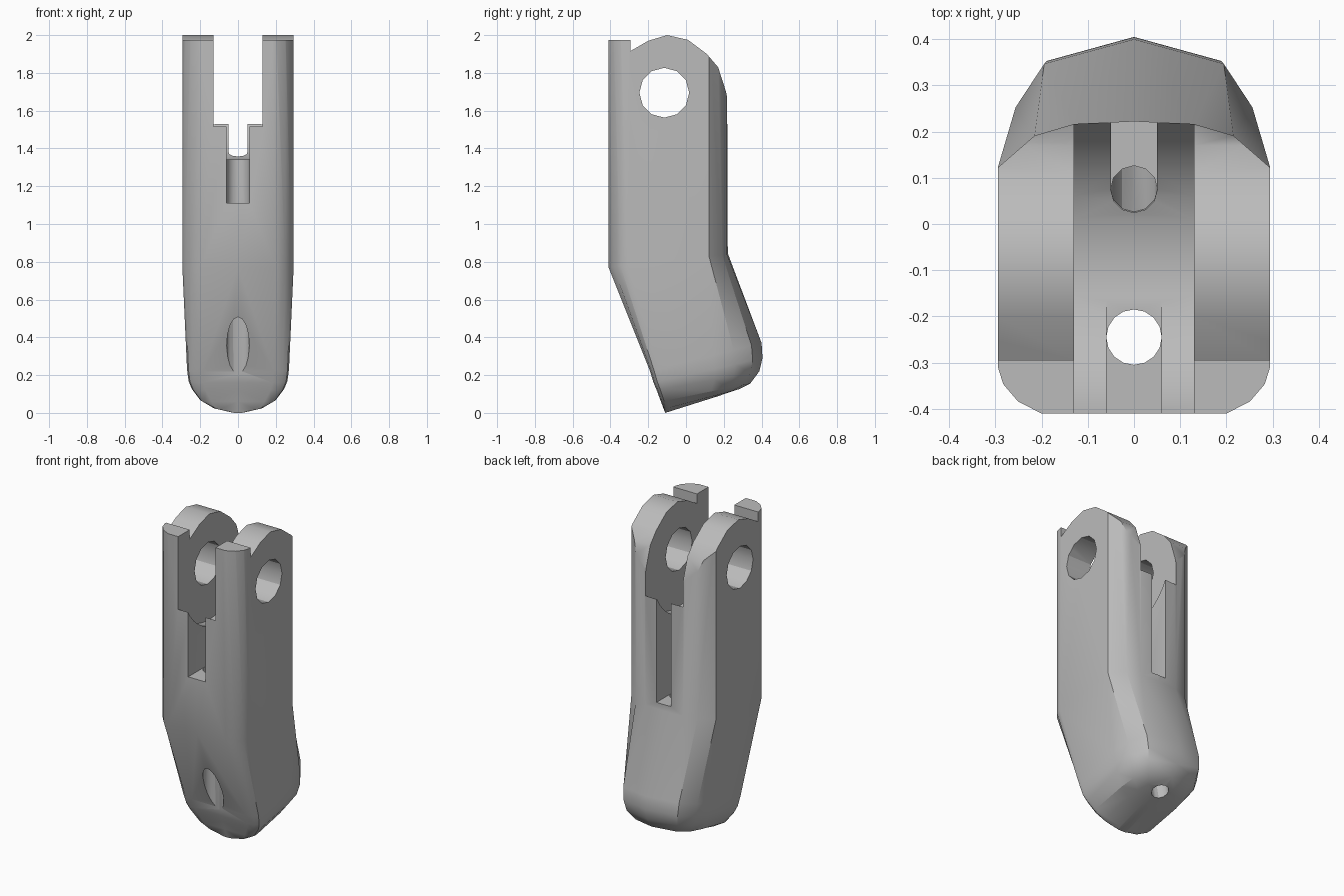
import bpy, bmesh, math
from mathutils import Vector

if "Cube" in bpy.data.objects:
    bpy.data.objects.remove(bpy.data.objects["Cube"])

grey = bpy.data.materials.new("plain grey")
grey.use_nodes = True
colour = (0.5, 0.5, 0.5, 1)
grey.diffuse_color = colour
grey.node_tree.nodes["Principled BSDF"].inputs["Base Color"].default_value = colour


def finish(bm, name):
    bmesh.ops.recalc_face_normals(bm, faces=bm.faces)
    mesh = bpy.data.meshes.new(name)
    bm.to_mesh(mesh)
    bm.free()
    mesh.materials.append(grey)
    obj = bpy.data.objects.new(name, mesh)
    bpy.context.collection.objects.link(obj)
    return obj


def side_prism(name, profile, half):
    """Extrude a (y, z) profile across x."""
    bm = bmesh.new()
    face = bm.faces.new([bm.verts.new((-half, y, z)) for y, z in profile])
    out = bmesh.ops.extrude_face_region(bm, geom=[face])
    moved = [g for g in out["geom"] if isinstance(g, bmesh.types.BMVert)]
    bmesh.ops.translate(bm, verts=moved, vec=(2 * half, 0, 0))
    return finish(bm, name)


def box(name, half, y0, y1, z0, z1):
    return side_prism(name, [(y0, z0), (y1, z0), (y1, z1), (y0, z1)], half)


def rod(name, start, end, radius, sides):
    a, b = Vector(start), Vector(end)
    bm = bmesh.new()
    bmesh.ops.create_cone(bm, cap_ends=True, segments=sides, radius1=radius,
                          radius2=radius, depth=(b - a).length)
    turn = (b - a).to_track_quat('Z', 'Y').to_matrix()
    bmesh.ops.rotate(bm, verts=bm.verts, matrix=turn)
    bmesh.ops.translate(bm, verts=bm.verts, vec=(a + b) / 2)
    return finish(bm, name)


def combine(target, cutter, operation='DIFFERENCE'):
    cutter.hide_render = True
    mod = target.modifiers.new("cut", 'BOOLEAN')
    mod.operation, mod.solver, mod.object = operation, 'EXACT', cutter
    bpy.context.view_layer.objects.active = target
    bpy.ops.object.modifier_apply(modifier=mod.name)
    bpy.data.objects.remove(cutter)


# Half cross-sections: (width fraction, front-to-back fraction)
square = [(0, 0), (.68, 0), (.85, .04), (.96, .1), (1, .16), (1, .84),
          (.73, .95), (.44, .99), (0, 1)]
domed = [(0, 0), (.7, 0), (.88, .01), (.97, .035), (1, .08), (1, .56),
         (.95, .75), (.74, .91), (0, 1)]
domed[-2:] = [(.72, .91), (0, 1)]

# Stations: front (y, z), back (y, z), half width, roundness
stations = [((-.41, 2.1), (.223, 2.1), .295, 0),
            ((-.41, .77), (.223, .84), .295, 0),
            ((-.19, .22), (.40, .37), .27, 1),
            ((-.172, .16), (.405, .29), .262, 1),
            ((-.155, .12), (.388, .22), .245, 1),
            ((-.133, .06), (.34, .155), .2, 1),
            ((-.118, .02), (.28, .125), .13, 1),
            ((-.11, 0), (.2, .098), .03, 1)]

# Bent body lofted through the stations
bm = bmesh.new()
rings = []
for front, back, width, k in stations:
    half = [(a * (1 - k) + c * k, b * (1 - k) + d * k)
            for (a, b), (c, d) in zip(square, domed)]
    loop = half + [(-x, s) for x, s in half[-2:0:-1]]
    rings.append([bm.verts.new((x * width,
                                front[0] + (back[0] - front[0]) * s,
                                front[1] + (back[1] - front[1]) * s))
                  for x, s in loop])
for upper, lower in zip(rings, rings[1:]):
    for i in range(len(upper)):
        j = (i + 1) % len(upper)
        bm.faces.new((upper[i], upper[j], lower[j], lower[i]))
bm.faces.new(rings[0])
bm.faces.new(rings[-1])
bmesh.ops.triangulate(bm, faces=[f for f in bm.faces if len(f.verts) == 4])
body = finish(bm, "finger_segment")

# Rounded knuckle outline with a stop ledge at the front
outline = [(-.6, -.2), (.6, -.2), (.6, 1.5), (.24, 1.55), (.212, 1.7),
           (.17, 1.83), (.11, 1.9), (.01, 1.975), (-.1, 2), (-.2, 1.97),
           (-.295, 1.915), (-.295, 1.975), (-.6, 1.975)]
combine(body, side_prism("knuckle_outline", outline, .5), 'INTERSECT')

# Fork gap with a curved floor around the pivot
arc = [(-.1 + .356 * math.cos(t), 1.69 + .356 * math.sin(t))
       for t in [math.pi + math.pi * i / 20 for i in range(21)]]
arc = [p for p in arc if p[1] < 1.53]
gap = [(-.6, 2.2), (-.6, 1.53)] + arc + [(.6, 1.53), (.6, 2.2)]
combine(body, side_prism("fork_gap", gap, .13))

# Pivot hole through both fork arms
combine(body, rod("pivot_hole", (-.5, -.115, 1.695), (.5, -.115, 1.695), .132, 12))

# Front cord channel: shallow slot, deep slot and vertical hole
combine(body, box("front_slot", .06, -.6, -.105, 1.341, 1.7))
combine(body, box("front_deep_slot", .06, -.6, -.245, 1.11, 1.5))
combine(body, rod("front_hole", (0, -.245, -.2), (0, -.245, 1.55), .06, 16))

# Back cord channel: slot, rounded inner wall and slanted hole to the tip
combine(body, box("back_slot", .05, .075, .6, .88, 1.7))
combine(body, rod("back_hole", (0, .075, .86), (0, .075, 1.6), .0505, 12))
combine(body, rod("tip_hole", (0, .07, .9), (0, .25, .02), .051, 12))

bpy.ops.object.select_all(action='DESELECT')
body.select_set(True)
bpy.context.view_layer.objects.active = body
bpy.ops.object.shade_smooth_by_angle(angle=math.radians(30))
